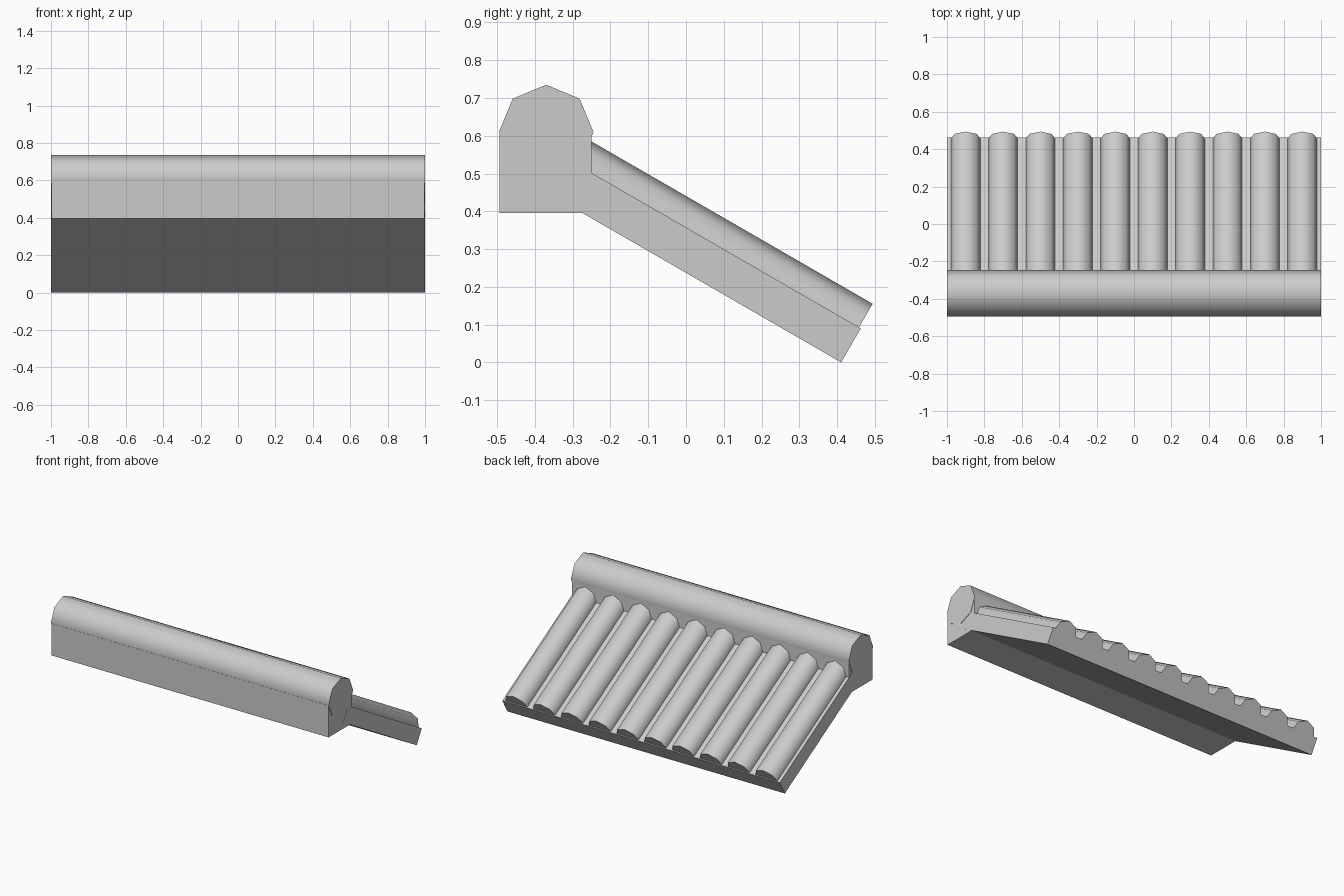
import bpy
from math import radians, pi
from mathutils import Matrix, Vector

if "Cube" in bpy.data.objects:
    bpy.data.objects.remove(bpy.data.objects["Cube"])

TILT = Matrix.Translation((0, 0.0595, 0.263)) @ Matrix.Rotation(radians(-30), 4, 'X')


def box(name, size, matrix):
    bpy.ops.mesh.primitive_cube_add(size=1)
    ob = bpy.context.object
    ob.name = name
    ob.data.transform(matrix @ Matrix.Diagonal((*size, 1)))
    return ob


def octagon_bar(name, radius, length, matrix):
    """Eight-sided bar along local z with a corner on the +y axis."""
    bpy.ops.mesh.primitive_cylinder_add(vertices=8, radius=radius, depth=length)
    ob = bpy.context.object
    ob.name = name
    ob.data.transform(matrix)
    bpy.ops.object.shade_smooth_by_angle(angle=radians(50))
    return ob


# Ridge cap running the full width
octagon_bar("ridge_cap", 0.125, 2.0,
            Matrix.Translation((0, -0.37, 0.61)) @ Matrix.Rotation(pi / 2, 4, 'Y'))

# Ridge beam below the cap
box("ridge_beam", (1.995, 0.243, 0.207),
    Matrix.Translation((0, -0.3715, 0.4995)))

# Sloping roof slab
box("roof_slab", (1.998, 0.871, 0.104), TILT)

# Row of rounded tiles half sunk into the slab
start, end = -0.48, 0.43
for i in range(10):
    place = Matrix.Translation((-0.9 + 0.2 * i, (start + end) / 2, 0.041))
    octagon_bar(f"roof_tile_{i + 1}", 0.083, end - start,
                TILT @ place @ Matrix.Rotation(pi / 2, 4, 'X'))
